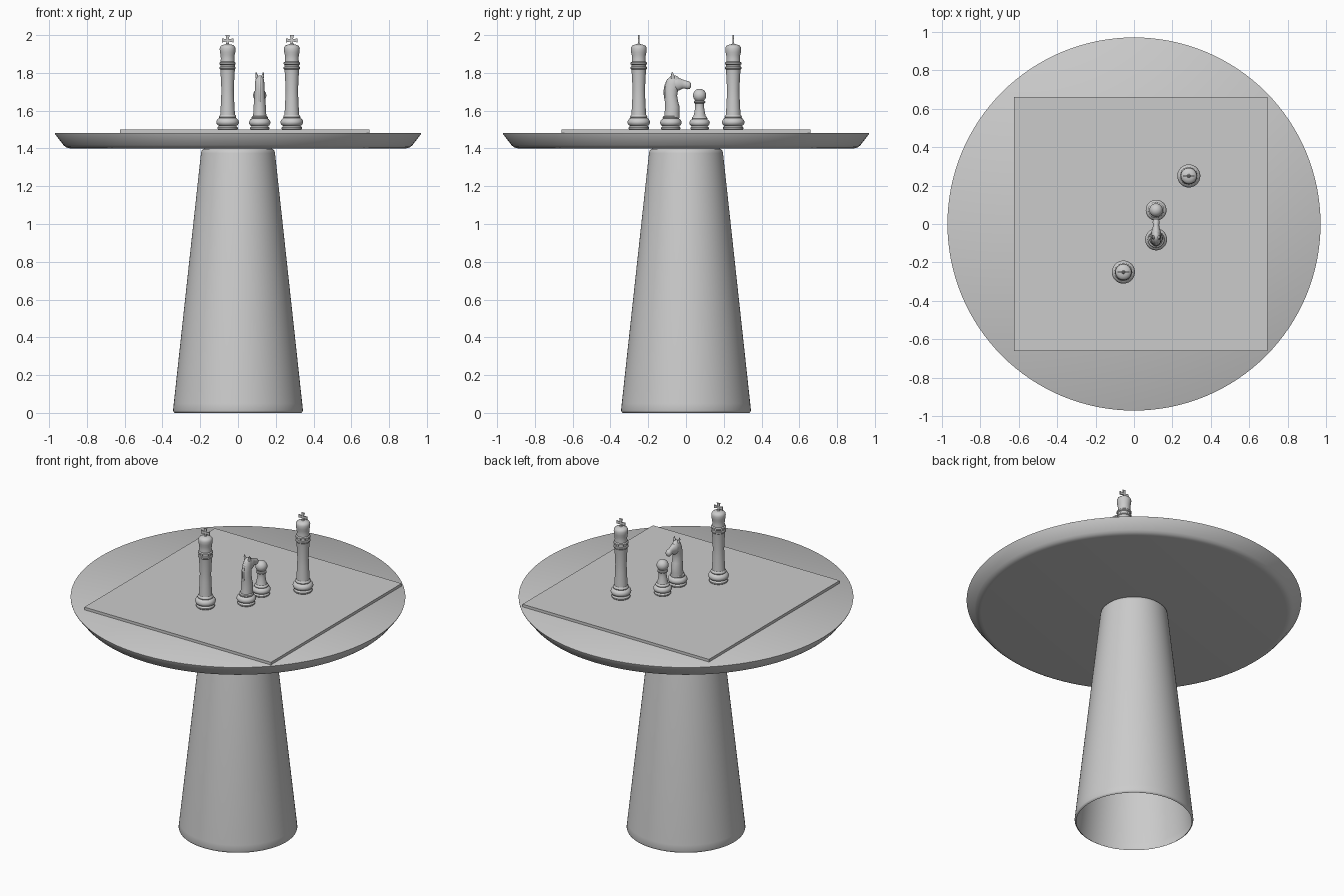
import bpy, bmesh, math
from mathutils import Vector

if "Cube" in bpy.data.objects:
    bpy.data.objects.remove(bpy.data.objects["Cube"])

BOARD_TOP = 1.50


def finish(name, bm, angle=35):
    bmesh.ops.recalc_face_normals(bm, faces=bm.faces)
    me = bpy.data.meshes.new(name)
    bm.to_mesh(me)
    bm.free()
    ob = bpy.data.objects.new(name, me)
    bpy.context.collection.objects.link(ob)
    bpy.ops.object.select_all(action='DESELECT')
    ob.select_set(True)
    bpy.context.view_layer.objects.active = ob
    bpy.ops.object.shade_smooth_by_angle(angle=math.radians(angle))
    return ob


def loft(bm, rings, caps=True):
    """Bridge consecutive rings of points into a tube."""
    vr = [[bm.verts.new(p) for p in r] for r in rings]
    n = len(vr[0])
    for a, b in zip(vr, vr[1:]):
        for i in range(n):
            j = (i + 1) % n
            bm.faces.new((a[i], a[j], b[j], b[i]))
    if caps:
        bm.faces.new(vr[0])
        bm.faces.new(vr[-1])


def lathe(name, profile, x=0, y=0, z=0, n=48, caps=True, angle=35):
    bm = bmesh.new()
    rings = [[(x + r * math.cos(2 * math.pi * i / n), y + r * math.sin(2 * math.pi * i / n), z + h)
              for i in range(n)] for r, h in profile]
    loft(bm, rings, caps)
    return finish(name, bm, angle)


# Foot shared by all chess pieces (radius, height above the board)
def foot(s=1.0):
    pts = [(.050, 0), (.054, .004), (.054, .011), (.049, .016), (.046, .020), (.054, .024), (.059, .033),
           (.060, .040), (.057, .050), (.050, .058), (.044, .061), (.046, .066), (.044, .072)]
    return [(r * s, h * s) for r, h in pts]


# Table
lathe("tabletop", [(.885, 1.40), (.900, 1.402), (.913, 1.408), (.924, 1.418), (.969, 1.476),
                   (.970, 1.481), (.967, 1.483)], n=128)
lathe("pedestal", [(.334, 0), (.341, .004), (.344, .012), (.340, .05), (.196, 1.375), (.193, 1.388),
                   (.186, 1.396), (.175, 1.40)], n=96, caps=False, angle=60)

# Chess board slab
bm = bmesh.new()
bmesh.ops.create_cube(bm, size=1)
for v in bm.verts:
    v.co = Vector((v.co.x * 1.32 + .035, v.co.y * 1.32, v.co.z * .022 + 1.489))
finish("board", bm)


# Kings: turned body with collars, flat flared cross on top
def king(name, x, y):
    body = foot() + [(.039, .078), (.037, .11), (.034, .17), (.033, .21), (.035, .26), (.038, .31),
                     (.039, .318), (.043, .322), (.043, .330), (.038, .334), (.038, .342), (.043, .346),
                     (.043, .354), (.037, .359), (.036, .375), (.037, .395), (.041, .410), (.042, .428),
                     (.040, .437), (.034, .445), (.020, .450), (.009, .452), (.006, .456)]
    lathe(name + "_body", body, x, y, BOARD_TOP, n=40)
    arm = [(-.006, .006), (-.011, .028), (.011, .028), (.006, .006)]
    outline = []
    for k, stretch in enumerate((1.0, 1.1, 1.0, 1.1)):
        a = -k * math.pi / 2
        for px, pz in arm:
            pz = pz * stretch if pz > .01 else pz
            outline.append((px * math.cos(a) - pz * math.sin(a), px * math.sin(a) + pz * math.cos(a)))
    del outline[0::4]   # neighbouring arms share their inner corners
    bm = bmesh.new()
    loft(bm, [[(x + u, y + d, 1.972 + w) for u, w in outline] for d in (-.003, .003)])
    finish(name + "_cross", bm)


king("king_front", -.055, -.25)
king("king_back", .285, .25)

# Pawn: short stem, collar and ball
ball = [(.035 * math.cos(math.radians(t)), .181 + .035 * math.sin(math.radians(t)))
        for t in list(range(-50, 90, 10)) + [88]]
lathe("pawn", foot(.9) + [(.033, .070), (.028, .09), (.024, .115), (.023, .132), (.024, .138), (.030, .142),
                          (.031, .147), (.028, .152)] + ball, .115, .072, BOARD_TOP, n=40)

# Knight: turned foot, lofted neck and head, two ears
KX, KY = .115, -.08
lathe("knight_foot", foot(.95) + [(.030, .075)], KX, KY, BOARD_TOP, n=40)


def ellipse(c, u, half_u, half_x, n=24):
    c, u = Vector(c), Vector(u).normalized()
    return [c + u * half_u * math.cos(2 * math.pi * i / n) + Vector((half_x * math.sin(2 * math.pi * i / n), 0, 0))
            for i in range(n)]


# (back y, front y, z, half width)
neck = [(-.116, -.034, 1.562, .036), (-.113, -.034, 1.59, .034), (-.111, -.034, 1.62, .033),
        (-.111, -.042, 1.65, .030), (-.112, -.047, 1.68, .028), (-.113, -.042, 1.71, .026),
        (-.108, -.032, 1.74, .025), (-.098, -.034, 1.765, .022), (-.085, -.042, 1.780, .015),
        (-.076, -.054, 1.786, .006)]
bm = bmesh.new()
loft(bm, [ellipse((KX, (a + b) / 2, z), (0, 1, 0), (b - a) / 2, w) for a, b, z, w in neck])
finish("knight_neck", bm, 60)

# (y, bottom z, top z, half width)
head = [(-.075, 1.725, 1.775, .018), (-.055, 1.705, 1.779, .025), (-.038, 1.706, 1.773, .024),
        (-.020, 1.716, 1.766, .018), (-.005, 1.717, 1.760, .016), (.010, 1.713, 1.757, .018),
        (.020, 1.716, 1.752, .016), (.026, 1.724, 1.746, .009)]
bm = bmesh.new()
loft(bm, [ellipse((KX, y, (a + b) / 2), (0, 0, 1), (b - a) / 2, w) for y, a, b, w in head])
finish("knight_head", bm, 60)

for side, s in (("left", -1), ("right", 1)):
    bm = bmesh.new()
    loft(bm, [ellipse((KX + s * dx, y, z), (0, 1, 0), r, r * .75, 12) for dx, y, z, r in
              ((.012, -.068, 1.765, .011), (.015, -.070, 1.782, .010), (.018, -.072, 1.795, .006),
               (.019, -.073, 1.806, .001))])
    finish("knight_ear_" + side, bm, 60)

# Mane ridge along the back of the neck
bm = bmesh.new()
loft(bm, [ellipse((KX, y, z), (0, 1, .3), r, .007, 12) for y, z, r in
          ((-.108, 1.65, .004), (-.110, 1.68, .008), (-.109, 1.71, .010), (-.103, 1.74, .011),
           (-.091, 1.768, .010), (-.076, 1.785, .006))])
finish("knight_mane", bm, 60)
